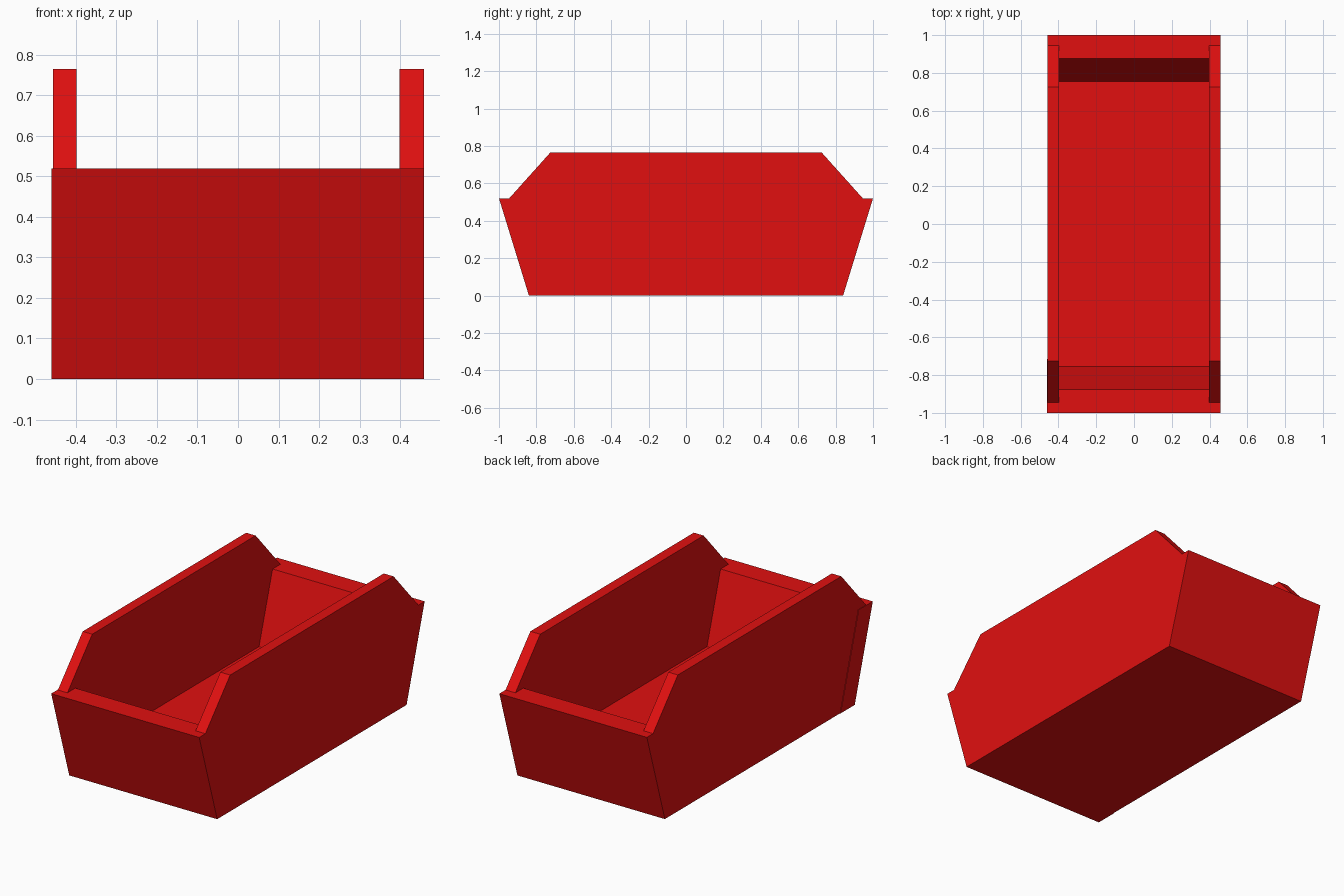
import bpy
import bmesh

cube = bpy.data.objects.get("Cube")
if cube:
    bpy.data.objects.remove(cube, do_unlink=True)

red = bpy.data.materials.new("bright red")
red.use_nodes = True
red.diffuse_color = (0.75, 0.005, 0.005, 1)
red.node_tree.nodes["Principled BSDF"].inputs["Base Color"].default_value = red.diffuse_color


def extrude_profile(name, profile, x0, x1):
    """Extrude a (y, z) profile along x from x0 to x1."""
    bm = bmesh.new()
    face = bm.faces.new([bm.verts.new((x0, y, z)) for y, z in profile])
    grown = bmesh.ops.extrude_face_region(bm, geom=[face])["geom"]
    verts = [g for g in grown if isinstance(g, bmesh.types.BMVert)]
    bmesh.ops.translate(bm, vec=(x1 - x0, 0, 0), verts=verts)
    bmesh.ops.recalc_face_normals(bm, faces=bm.faces)
    mesh = bpy.data.meshes.new(name)
    bm.to_mesh(mesh)
    bm.free()
    mesh.materials.append(red)
    obj = bpy.data.objects.new(name, mesh)
    bpy.context.collection.objects.link(obj)
    return obj


BASE, RIM, TOP = 0.84, 1.0, 0.765      # half lengths at floor and rim, side height
RIM_Z, FLOOR_Z, WALL = 0.52, 0.13, 0.125
INNER, OUTER = 0.398, 0.459            # side wall thickness range in x
slope = (RIM - BASE) / RIM_Z
floor_end = BASE + slope * FLOOR_Z

# Tall side walls with chamfered upper corners
half = [(BASE, 0), (RIM - 0.002, RIM_Z), (0.945, RIM_Z), (0.725, TOP)]
side = half + [(-y, z) for y, z in reversed(half)]
extrude_profile("left_wall", side, INNER, OUTER)
extrude_profile("right_wall", side, -OUTER + 0.002, -INNER)

# Sloping end walls, fitted between the sides below the rim
end = [(BASE, 0), (RIM, RIM_Z), (RIM - WALL, RIM_Z), (BASE - WALL, 0)]
extrude_profile("back_wall", end, -OUTER + 0.002, OUTER)
extrude_profile("front_wall", [(-y, z) for y, z in end], -OUTER - 0.001, OUTER)

# Thick floor
inset = floor_end - WALL
extrude_profile("floor", [(-BASE + WALL, 0), (BASE - WALL, 0),
                          (inset, FLOOR_Z), (-inset, FLOOR_Z)], -INNER, INNER)
